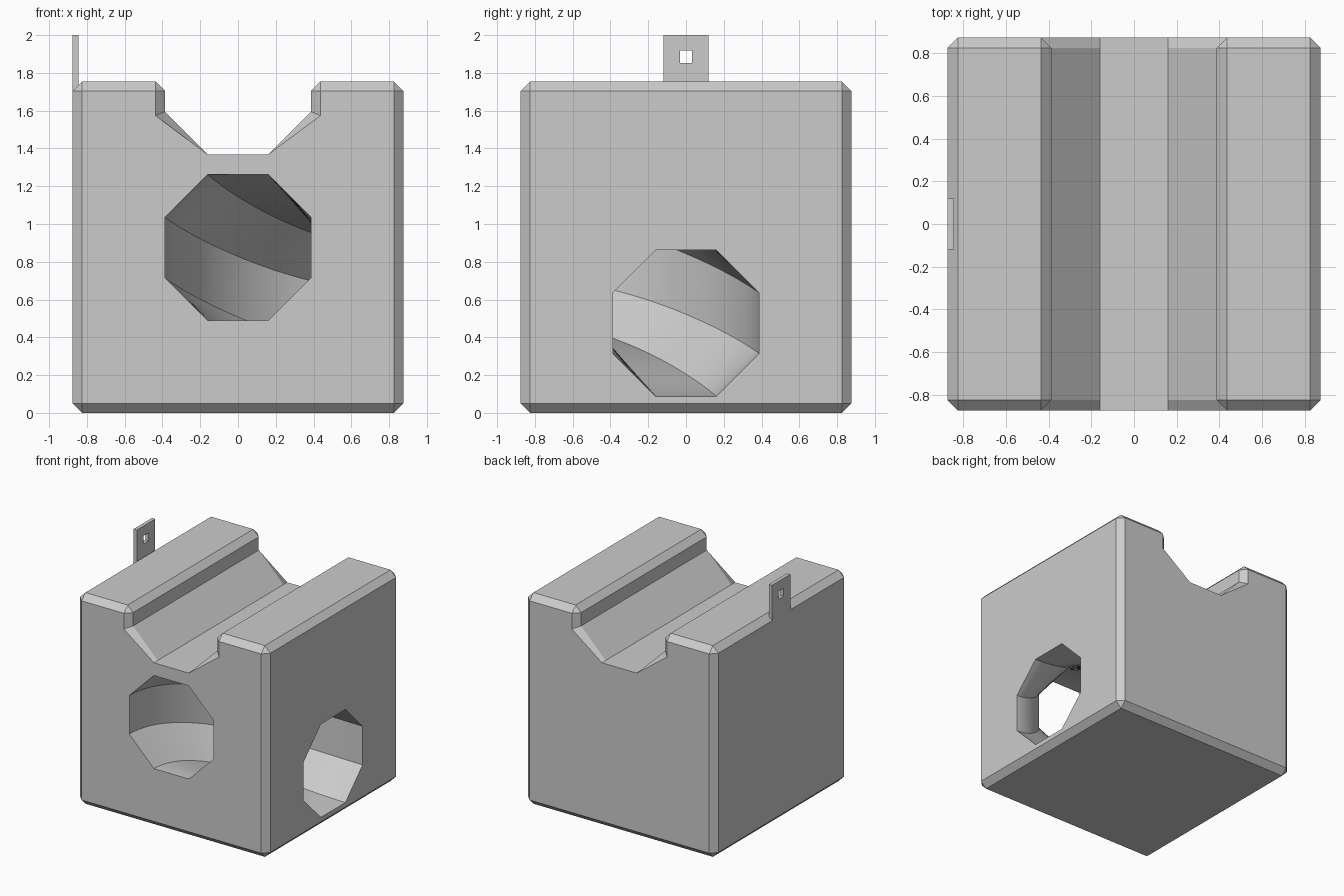
import bpy, bmesh, math
from mathutils import Vector

default = bpy.data.objects.get("Cube")
if default:
    bpy.data.objects.remove(default, do_unlink=True)

HALF = 0.875      # half width of the block
TOP = 1.755       # top of the block
APO = 0.387       # inner radius of the eight-sided bore
SIDE = APO * math.tan(math.pi / 8)
CHAMFER = 0.05

grey = bpy.data.materials.new("light grey")
grey.use_nodes = True
colour = (0.6, 0.6, 0.6, 1)
grey.diffuse_color = colour
grey.node_tree.nodes["Principled BSDF"].inputs["Base Color"].default_value = colour


def make_object(name, bm):
    bmesh.ops.recalc_face_normals(bm, faces=bm.faces)
    mesh = bpy.data.meshes.new(name)
    bm.to_mesh(mesh)
    bm.free()
    mesh.materials.append(grey)
    obj = bpy.data.objects.new(name, mesh)
    bpy.context.collection.objects.link(obj)
    return obj


def make_box(name, low, high):
    bm = bmesh.new()
    bmesh.ops.create_cube(bm, size=1)
    low, high = Vector(low), Vector(high)
    for v in bm.verts:
        v.co = (low + high) / 2 + v.co * (high - low)
    return make_object(name, bm)


def cut(obj, cutter):
    cutter.hide_render = True
    mod = obj.modifiers.new("cut", "BOOLEAN")
    mod.operation = "DIFFERENCE"
    mod.solver = "EXACT"
    mod.object = cutter
    bpy.context.view_layer.objects.active = obj
    bpy.ops.object.modifier_apply(modifier=mod.name)
    bpy.data.objects.remove(cutter, do_unlink=True)


# Block: grooved profile extruded front to back
right = [(HALF, 0), (HALF, TOP), (APO, TOP), (APO, TOP - SIDE), (SIDE, TOP - APO)]
profile = right + [(-x, z) for x, z in reversed(right)]
bm = bmesh.new()
face = bm.faces.new([bm.verts.new((x, -HALF, z)) for x, z in profile])
ext = bmesh.ops.extrude_face_region(bm, geom=[face])
for v in ext["geom"]:
    if isinstance(v, bmesh.types.BMVert):
        v.co.y = HALF
bmesh.ops.recalc_face_normals(bm, faces=bm.faces)


# Chamfer every outer edge except those of the groove floor and its inner corners
def is_chamfered(edge):
    a, b = (v.co for v in edge.verts)
    on_floor = all(abs(p.z - (TOP - APO)) < 0.001 for p in (a, b))
    inner = all(abs(p.z - (TOP - SIDE)) < 0.001 for p in (a, b))
    return not (on_floor or inner)


bmesh.ops.bevel(bm, geom=[e for e in bm.edges if is_chamfered(e)], offset=CHAMFER,
                offset_type="OFFSET", segments=1, affect="EDGES", profile=0.5)
block = make_object("track_block", bm)

# Tunnel: octagon swept round a quarter turn, from the front down to the right-hand face
bm = bmesh.new()
STEPS = 32
START, END = 0.875, 0.475
rings = []


def add_ring(centre, outward):
    ring = []
    for k in range(8):
        a = math.radians(22.5 + 45 * k)
        r = APO / math.cos(math.pi / 8)
        ring.append(bm.verts.new(centre + outward * r * math.cos(a)
                                 + Vector((0, 0, r * math.sin(a)))))
    rings.append(ring)


add_ring(Vector((0, -HALF - 0.1, START)), Vector((-1, 0, 0)))
for i in range(STEPS + 1):
    t = i / STEPS
    turn = t * math.pi / 2
    outward = Vector((-math.cos(turn), math.sin(turn), 0))
    z = START + (END - START) * t * t * (3 - 2 * t)
    add_ring(Vector((HALF, -HALF, z)) + outward * HALF, outward)
add_ring(Vector((HALF + 0.1, 0, END)), Vector((0, 1, 0)))
for a, b in zip(rings, rings[1:]):
    for k in range(8):
        n = (k + 1) % 8
        bm.faces.new((a[k], a[n], b[n], b[k]))
bm.faces.new(rings[0])
bm.faces.new(rings[-1])
cut(block, make_object("tunnel_cutter", bm))

# Hanging tab with a square hole
tab = make_box("hanging_tab", (-HALF, -0.12, TOP - CHAMFER), (-HALF + 0.03, 0.12, 2))
cut(tab, make_box("tab_hole_cutter", (-1, -0.033, 1.852), (-0.7, 0.033, 1.918)))

# Smooth the curved bore, keep edges sharp
bpy.ops.object.select_all(action="DESELECT")
block.select_set(True)
bpy.context.view_layer.objects.active = block
bpy.ops.object.shade_smooth_by_angle(angle=math.radians(20))
